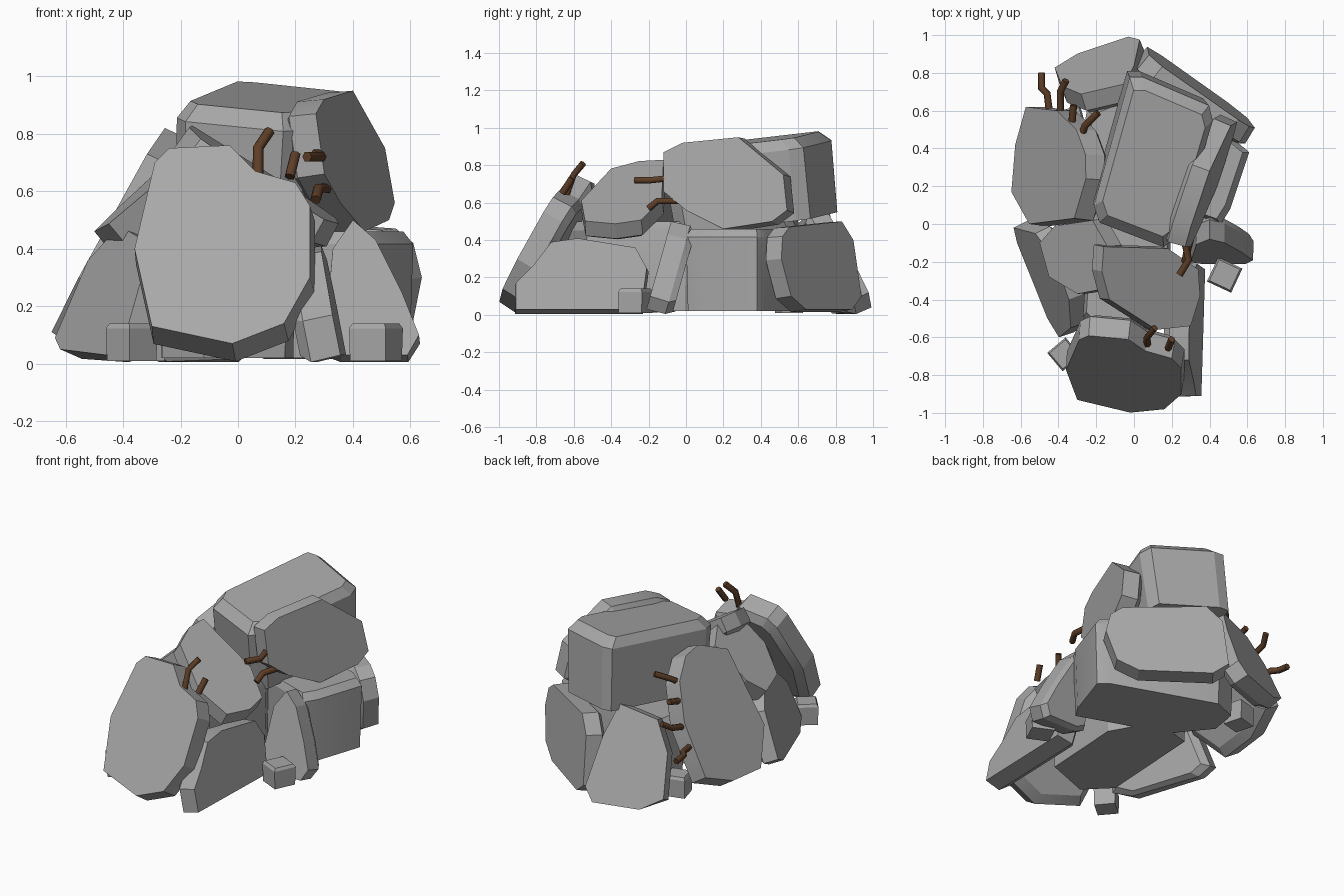
import bpy
import bmesh
import math
from mathutils import Vector

default_cube = bpy.data.objects.get("Cube")
if default_cube:
    bpy.data.objects.remove(default_cube, do_unlink=True)


def make_material(name, colour):
    material = bpy.data.materials.new(name)
    material.use_nodes = True
    material.diffuse_color = colour
    material.node_tree.nodes["Principled BSDF"].inputs["Base Color"].default_value = colour
    return material


stone = make_material("grey stone", (.39, .39, .39, 1))
bark = make_material("brown bark", (.11, .048, .02, 1))

SLAB_RINGS = ((0, 1), (.75, 1.02), (1, .88))
BLOCK_RINGS = ((0, .92), (.1, 1), (1, .97))
BOULDER_RINGS = ((0, .86), (.13, 1), (1, .96))


def select_only(obj):
    bpy.ops.object.select_all(action="DESELECT")
    obj.select_set(True)
    bpy.context.view_layer.objects.active = obj


def rock(name, axis, plane, depth, outline, rings=SLAB_RINGS):
    """Tilted face (axis = a + b*u + c*v) with an outline in the other two axes,
    carried along the face normal through scaled rings."""
    a, b, c = plane
    slot = "xyz".index(axis)

    def place(u, v, height):
        values = [u, v]
        values.insert(slot, height)
        return Vector(values)

    normal = place(-b, -c, 1).normalized()
    face = [place(u, v, a + b * u + c * v) for u, v in outline]
    middle = sum(face, Vector()) / len(face)

    bm = bmesh.new()
    loops = []
    for along, scale in rings:
        loop = []
        for point in face:
            spot = middle + (point - middle) * scale + normal * depth * along
            spot.z = max(spot.z, .005)
            loop.append(bm.verts.new(spot))
        loops.append(loop)
    bm.faces.new(loops[0])
    bm.faces.new(loops[-1])
    count = len(face)
    for upper, lower in zip(loops, loops[1:]):
        for i in range(count):
            j = (i + 1) % count
            bm.faces.new((upper[i], upper[j], lower[j], lower[i]))
    bmesh.ops.recalc_face_normals(bm, faces=bm.faces)

    mesh = bpy.data.meshes.new(name)
    bm.to_mesh(mesh)
    bm.free()
    mesh.materials.append(stone)
    obj = bpy.data.objects.new(name, mesh)
    bpy.context.collection.objects.link(obj)
    select_only(obj)
    bpy.ops.object.shade_smooth_by_angle(angle=math.radians(22))


def twig(name, points):
    curve = bpy.data.curves.new(name, "CURVE")
    curve.dimensions = "3D"
    curve.bevel_depth = .019
    curve.bevel_resolution = 1
    curve.use_fill_caps = True
    spline = curve.splines.new("POLY")
    spline.points.add(len(points) - 1)
    for target, point in zip(spline.points, points):
        target.co = (*point, 1)
    curve.materials.append(bark)
    obj = bpy.data.objects.new(name, curve)
    bpy.context.collection.objects.link(obj)
    select_only(obj)
    bpy.ops.object.convert(target="MESH")


def pebble(name, x, y, size, turn):
    """Small block with a chamfered top, turned about the vertical."""
    corners = []
    for k in range(4):
        angle = math.radians(turn + 45 + 90 * k)
        corners.append((x + size * math.cos(angle), y + size * math.sin(angle)))
    rock(name, "z", (.14, 0, 0), -.13, corners, BOULDER_RINGS)


# Front leaning slab
rock("front_slab", "y", (-1.04, -.12, .56), .15,
     [(-.29, .7), (-.24, .75), (-.03, .76), (.06, .67), (.2, .63), (.25, .55),
      (.25, .3), (.16, .14), (-.02, .07), (-.3, .13), (-.36, .4)])

# Top boulder, its top sloping down to the front
rock("top_boulder", "z", (.89, -.05, .13), -.44,
     [(-.02, .77), (.05, .77), (.4, .62), (.42, .54), (.24, -.07), (.16, -.13),
      (-.18, 0), (-.21, .09)], BOULDER_RINGS)

# Upper right slab, against the boulder
rock("upper_right_slab", "x", (.435, .35, -.14), -.13,
     [(-.12, .87), (-.02, .92), (.28, .95), (.52, .75), (.54, .56), (.46, .5),
      (.2, .46), (0, .56), (-.12, .66)])

# Left leaning slab
rock("left_slab", "x", (-.72, .06, .55), .15,
     [(.62, .2), (.6, .5), (.5, .7), (.37, .8), (.24, .82), (.03, .73),
      (0, .3), (.17, .11), (.42, .12)])

# Front left slab
rock("front_left_slab", "x", (-.68, -.42, .38), .12,
     [(-.02, .09), (-.05, .36), (-.2, .48), (-.4, .44), (-.55, .3),
      (-.6, .08), (-.5, .03), (-.1, .05)])

# Front right slab
rock("front_right_slab", "x", (.39, .03, -.2), -.14,
     [(-.91, .03), (-.91, .17), (-.82, .26), (-.72, .39), (-.58, .41),
      (-.27, .36), (-.21, .25), (-.24, .03)])

# Middle rocks behind the front slab
rock("centre_rock", "z", (.742, -.62, .1), -.12,
     [(-.16, -.12), (.18, -.13), (.34, -.24), (.35, -.38), (.3, -.54),
      (.12, -.56), (-.13, -.4), (-.17, -.25)])
rock("left_middle_rock", "z", (.92, .9, .1), -.14,
     [(-.5, -.1), (-.42, -.01), (-.22, .02), (-.14, -.12), (-.14, -.34),
      (-.3, -.37), (-.45, -.28)])

# Back slabs
rock("back_left_slab", "y", (1.02, .35, -.45), -.13,
     [(-.42, .1), (-.38, .35), (-.28, .52), (-.05, .58), (0, .4), (.03, .12),
      (-.03, .04), (-.3, .03)])
rock("back_right_slab", "y", (1, -.71, -.12), -.13,
     [(.07, .1), (.08, .4), (.15, .5), (.55, .47), (.61, .42), (.64, .3),
      (.6, .1), (.5, .03), (.15, .03)])

# Wedge on the right side
rock("right_wedge", "y", (-.22, 0, .28), .14,
     [(.3, .06), (.33, .4), (.4, .5), (.48, .43), (.57, .25), (.63, .1),
      (.59, .03), (.36, .03)])

# Base blocks that carry the boulder and the slabs
rock("middle_block", "z", (.46, 0, 0), -.44,
     [(.46, 0), (.51, .08), (.61, .38), (.55, .43), (-.1, .66), (-.25, .6),
      (-.28, .42), (-.1, .2)], BLOCK_RINGS)
rock("front_block", "z", (.5, 0, 0), -.48,
     [(.17, -.53), (-.12, -.64), (-.27, -.49), (-.23, .2), (.04, .28),
      (.2, 0)], BLOCK_RINGS)

# Small blocks around the foot
pebble("right_pebble", .48, -.27, .1, -25)
pebble("left_pebble", -.37, -.69, .09, 40)
pebble("back_pebble", -.33, .55, .09, 15)

# Twigs: front pair, right pair, left row
TWIGS = {
    "front_twig_long": [(.07, -.64, .64), (.07, -.6, .75), (.11, -.55, .81)],
    "front_twig_short": [(.18, -.66, .65), (.2, -.61, .73)],
    "right_twig_upper": [(.24, -.27, .72), (.29, -.19, .72), (.27, -.1, .73)],
    "right_twig_lower": [(.27, -.2, .57), (.28, -.15, .61), (.31, -.04, .61)],
    "left_twig_low": [(-.45, .61, .36), (-.46, .69, .36), (-.49, .72, .36),
                      (-.49, .8, .35)],
    "left_twig_second": [(-.39, .6, .47), (-.39, .7, .5), (-.36, .76, .54)],
    "left_twig_third": [(-.33, .52, .59), (-.32, .63, .62)],
    "left_twig_high": [(-.28, .46, .67), (-.26, .52, .71), (-.19, .59, .75)],
}
for name, points in TWIGS.items():
    twig(name, points)
